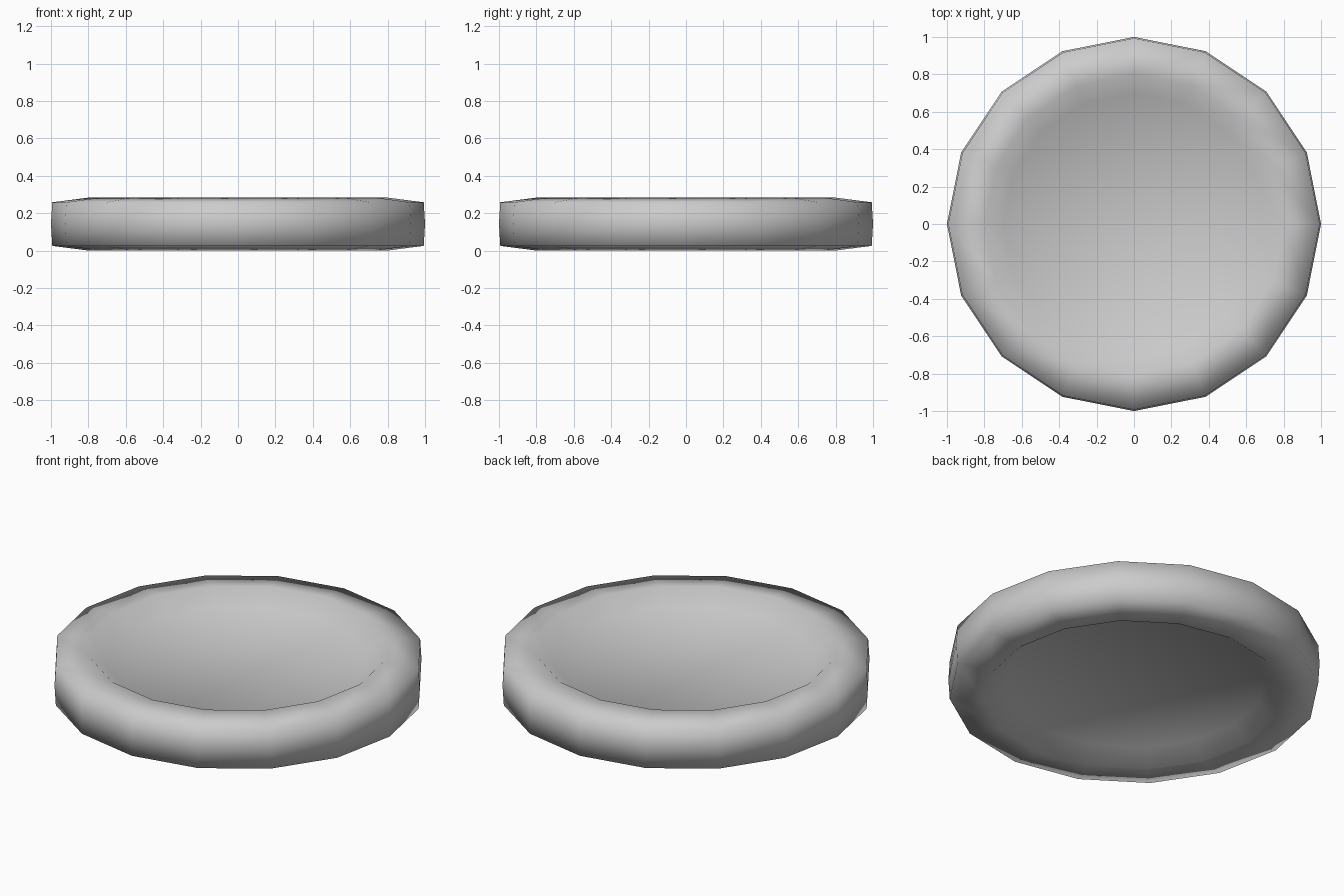
import bpy, bmesh, math

if "Cube" in bpy.data.objects:
    bpy.data.objects.remove(bpy.data.objects["Cube"])

SIDES = 16
MID = 0.143
# Upper half profile from outer edge to recess floor: radius, height above mid-plane
HALF = [(0.993, 0.115), (0.80, 0.140), (0.70, 0.062)]


def ring(bm, r, z):
    return [bm.verts.new((r * math.cos(2 * math.pi * i / SIDES),
                          r * math.sin(2 * math.pi * i / SIDES), z))
            for i in range(SIDES)]


bm = bmesh.new()
# Stack of rings: lower recess, outer wall, upper recess
profile = ([(r, MID - h - 0.003) for r, h in reversed(HALF)] + [(1.0, MID)]
           + [(r, MID + h) for r, h in HALF])
rings = [ring(bm, r, z) for r, z in profile]
for a, b in zip(rings, rings[1:]):
    for i in range(SIDES):
        j = (i + 1) % SIDES
        bm.faces.new((a[i], a[j], b[j], b[i]))

# Flat floors of both recesses
bm.faces.new(rings[0])
bm.faces.new(rings[-1])

bmesh.ops.recalc_face_normals(bm, faces=bm.faces)
for f in bm.faces:
    f.smooth = True

mesh = bpy.data.meshes.new("recessed_disc")
bm.to_mesh(mesh)
bm.free()
disc = bpy.data.objects.new("recessed_disc", mesh)
bpy.context.collection.objects.link(disc)
